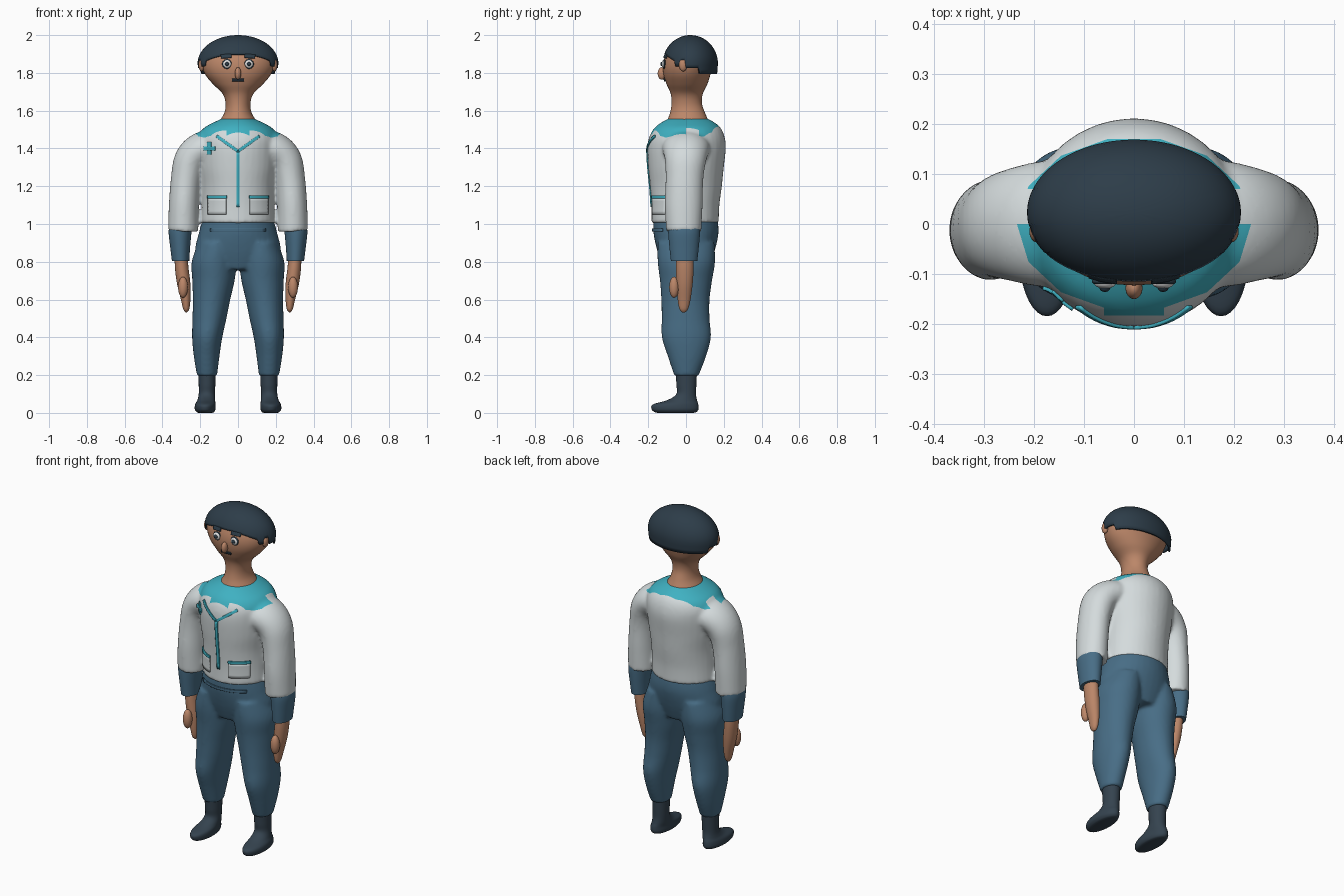
import bpy, bmesh, math
from mathutils import Vector
from mathutils.bvhtree import BVHTree

cube = bpy.data.objects.get("Cube")
if cube:
    bpy.data.objects.remove(cube)


def material(name, r, g, b):
    m = bpy.data.materials.new(name)
    m.use_nodes = True
    m.diffuse_color = (r, g, b, 1)
    node = next(n for n in m.node_tree.nodes if n.type == 'BSDF_PRINCIPLED')
    node.inputs["Base Color"].default_value = (r, g, b, 1)
    return m


SKIN = material("skin", .50, .24, .14)
WHITE = material("shirt white", .66, .71, .72)
TEAL = material("teal trim", .05, .44, .54)
BLUE = material("trouser blue", .065, .155, .24)
DARK = material("dark hair", .026, .046, .066)
SOCK = material("dark sock", .035, .056, .078)
EYE = material("eye white", .8, .8, .8)


def spline(rows, steps=6):
    """Catmull-Rom interpolation of number tuples."""
    out = []
    for i in range(len(rows) - 1):
        four = [rows[max(i - 1, 0)], rows[i], rows[i + 1], rows[min(i + 2, len(rows) - 1)]]
        for k in range(steps):
            t = k / steps
            out.append([.5 * (2 * b + (c - a) * t + (2 * a - 5 * b + 4 * c - d) * t * t
                              + (3 * b - a - 3 * c + d) * t ** 3) for a, b, c, d in zip(*four)])
    return out + [list(rows[-1])]


def loft(bm, rows, side=1, tilt=False, segs=36):
    """Elliptical tube; each row is x, y, z, half width, half depth."""
    rows = spline(rows)
    loops = []
    for i, (x, y, z, a, b) in enumerate(rows):
        u = Vector((1, 0, 0))
        if tilt:
            p, q = rows[max(i - 1, 0)], rows[min(i + 1, len(rows) - 1)]
            u = Vector((q[2] - p[2], 0, p[0] - q[0])).normalized()
        ring = []
        for k in range(segs):
            w = 2 * math.pi * k / segs
            co = Vector((x, y, z)) + u * a * math.cos(w) + Vector((0, b * math.sin(w), 0))
            co.x *= side
            ring.append(bm.verts.new(co))
        loops.append(ring)
    for r, s in zip(loops, loops[1:]):
        for k in range(segs):
            n = (k + 1) % segs
            bm.faces.new((r[k], r[n], s[n], s[k]))
    bm.faces.new(loops[0])
    bm.faces.new(loops[-1])


def finish(bm, name, *mats, angle=45):
    bmesh.ops.recalc_face_normals(bm, faces=bm.faces)
    me = bpy.data.meshes.new(name)
    bm.to_mesh(me)
    bm.free()
    ob = bpy.data.objects.new(name, me)
    bpy.context.collection.objects.link(ob)
    for m in mats:
        me.materials.append(m)
    smooth(ob, angle)
    return ob


def smooth(ob, angle=45):
    bpy.ops.object.select_all(action='DESELECT')
    ob.select_set(True)
    bpy.context.view_layer.objects.active = ob
    bpy.ops.object.shade_smooth_by_angle(angle=math.radians(angle))


def fuse(ob):
    """Weld overlapping tubes into one soft skin."""
    m = ob.modifiers.new("weld", 'REMESH')
    m.mode, m.voxel_size = 'VOXEL', .01
    m = ob.modifiers.new("soften", 'SMOOTH')
    m.factor, m.iterations = .5, 6
    bpy.context.view_layer.objects.active = ob
    for name in ("weld", "soften"):
        bpy.ops.object.modifier_apply(modifier=name)
    smooth(ob, 60)


def ball(name, loc, size, mat):
    bm = bmesh.new()
    bmesh.ops.create_uvsphere(bm, u_segments=24, v_segments=14, radius=1)
    for v in bm.verts:
        v.co = Vector(loc) + Vector(a * b for a, b in zip(v.co, size))
    return finish(bm, name, mat)


def surface(ob):
    return BVHTree.FromPolygons([v.co for v in ob.data.vertices],
                                [p.vertices for p in ob.data.polygons])


def front_y(tree, x, z):
    hit = tree.ray_cast(Vector((x, -1, z)), Vector((0, 1, 0)))[0]
    return hit.y if hit else -.15


def bar(name, tree, start, end, width, mat, lift=.003):
    """Thin plate laid on the front of a surface, from start to end (x, z)."""
    a, b = Vector(start), Vector(end)
    side = Vector((a.y - b.y, b.x - a.x)).normalized() * width / 2
    bm = bmesh.new()
    n, m = 14, 5
    grid = []
    for i in range(n + 1):
        row = []
        for j in range(m + 1):
            p = a.lerp(b, i / n) + side * (2 * j / m - 1)
            row.append(bm.verts.new((p.x, front_y(tree, p.x, p.y) - lift, p.y)))
        grid.append(row)
    for r, s in zip(grid, grid[1:]):
        for j in range(m):
            bm.faces.new((r[j], r[j + 1], s[j + 1], s[j]))
    ob = finish(bm, name, mat)
    sol = ob.modifiers.new("thickness", 'SOLIDIFY')
    sol.thickness, sol.offset = .007, 0
    return ob


SIDES = (("left", 1), ("right", -1))

# Shirt: torso and sleeves welded together
bm = bmesh.new()
loft(bm, [(0, -.005, 1.005, .197, .178), (0, -.003, 1.1, .192, .18), (0, 0, 1.2, .193, .19),
          (0, 0, 1.3, .208, .2), (0, .003, 1.4, .215, .208), (0, .005, 1.46, .212, .2),
          (0, .008, 1.505, .185, .178), (0, .01, 1.535, .135, .145), (0, .01, 1.56, .08, .1)])
for _, s in SIDES:
    loft(bm, [(.10, 0, 1.41, .09, .13), (.19, 0, 1.395, .092, .125), (.25, -.002, 1.34, .087, .11),
              (.275, -.008, 1.24, .08, .1), (.287, -.012, 1.1, .079, .1),
              (.29, -.012, .96, .08, .093)], s, True)
shirt = finish(bm, "shirt", WHITE, TEAL)
fuse(shirt)

# Teal collar: cut a faceted neckline into the shirt top
bm = bmesh.new()
bm.from_mesh(shirt.data)
RX, RY, N = .228, .17, 14


def cut(co, no):
    faces = [f for f in bm.faces if f.calc_center_median().z > 1.44]
    geom = set(faces) | {e for f in faces for e in f.edges} | {v for f in faces for v in f.verts}
    bmesh.ops.bisect_plane(bm, geom=list(geom), plane_co=co, plane_no=no, dist=1e-5)


tangents = []
for k in range(N):
    w = 2 * math.pi * (k + .5) / N
    co = Vector((RX * math.cos(w), RY * math.sin(w), 1.5))
    tangents.append((co, Vector((math.cos(w) / RX, math.sin(w) / RY, 0)).normalized()))
for co, no in tangents:
    cut(co, no)
for x in (-.18, -.06, .06, .18):
    cut((x, 0, 0), (1, 0, 0))
for y in (-.183, 0, .07):
    cut((0, y, 0), (0, 1, 0))
for f in bm.faces:
    c = f.calc_center_median()
    inside = all((c - co).dot(no) < 0 for co, no in tangents)
    notch = 0 < c.y < .07 and abs(c.x) > .18
    tongue = abs(c.x) < .06 and -.183 < c.y < 0
    f.material_index = int(c.z > 1.44 and (inside and not notch or tongue))
bm.to_mesh(shirt.data)
bm.free()
smooth(shirt, 60)

# Trousers: pelvis and legs welded together
bm = bmesh.new()
loft(bm, [(0, 0, .76, .16, .12), (0, 0, .85, .225, .15), (0, 0, .95, .208, .172),
          (0, -.003, 1.03, .186, .17)])
for _, s in SIDES:
    loft(bm, [(.164, .002, .195, .053, .064), (.166, .005, .3, .068, .102), (.163, .002, .4, .08, .13),
              (.151, -.002, .5, .09, .127), (.14, -.003, .6, .099, .128), (.13, 0, .7, .112, .138),
              (.126, .002, .8, .119, .152), (.11, 0, .9, .1, .15)], s)
trousers = finish(bm, "trousers", BLUE)
fuse(trousers)

# Head and neck
bm = bmesh.new()
loft(bm, [(0, .01, 1.48, .13, .13), (0, .01, 1.54, .1, .112), (0, .008, 1.59, .072, .092),
          (0, .004, 1.64, .066, .08), (0, .004, 1.69, .082, .085), (0, .005, 1.74, .132, .108),
          (0, .005, 1.79, .173, .124), (0, .01, 1.84, .193, .132), (0, .02, 1.89, .192, .13),
          (0, .023, 1.94, .15, .105), (0, .023, 1.98, .06, .04)])
head = finish(bm, "head", SKIN)
skull = surface(head)

# Hair cap with a stepped lower edge


def hair_edge(y):
    if y < -.06:
        return 1.862 + .036 * min(1, (-.06 - y) / .06)
    for limit, z in ((-.035, 1.835), (.0, 1.868), (.075, 1.825)):
        if y < limit:
            return z
    return 1.795


bm = bmesh.new()
COLS, ROWS = 120, 14
top = bm.verts.new((0, .023, 2))
columns = []
for k in range(COLS):
    w = 2 * math.pi * k / COLS
    low = hair_edge(.023 + .146 * math.sin(w))
    column = []
    for j in range(ROWS):
        z = low + (2 - low) * math.sin(j / ROWS * math.pi / 2)
        r = math.sqrt(1 - ((z - 1.85) / .15) ** 2) if z > 1.85 else 1 - .5 * (1.85 - z)
        column.append(bm.verts.new((.214 * r * math.cos(w), .023 + .146 * r * math.sin(w), z)))
    columns.append(column)
for c, d in zip(columns, columns[1:] + columns[:1]):
    for j in range(ROWS - 1):
        bm.faces.new((c[j], d[j], d[j + 1], c[j + 1]))
    bm.faces.new((c[-1], d[-1], top))
hair = finish(bm, "hair", DARK)
sol = hair.modifiers.new("thickness", 'SOLIDIFY')
sol.thickness, sol.offset = .012, -1

# Face
ball("nose", (0, -.128, 1.797), (.017, .022, .033), SKIN)
bar("mouth", skull, (-.032, 1.763), (.032, 1.763), .013, DARK)
for label, s in SIDES:
    y = front_y(skull, s * .058, 1.847)
    for part, size, lift, mat in (("eye_rim", .026, 0, DARK), ("eye", .021, .005, EYE),
                                  ("pupil", .011, .012, DARK)):
        ball(f"{label}_{part}", (s * .058, y - lift, 1.847), (size, .009, size), mat)
    bar(f"{label}_eyebrow", skull, (s * .035, 1.89), (s * .09, 1.886), .02, DARK, .006)
    ball(f"{label}_ear", (s * .193, -.015, 1.842), (.016, .022, .034), SKIN)

# Cuffs, hands, socks with feet
for label, s in SIDES:
    bm = bmesh.new()
    loft(bm, [(.303, -.01, 1.0, .06, .083), (.307, -.01, .95, .06, .084),
              (.306, -.01, .87, .052, .077), (.304, -.01, .805, .046, .07)], s)
    finish(bm, f"{label}_cuff", BLUE)
    bm = bmesh.new()
    loft(bm, [(.302, -.006, .83, .034, .046), (.297, -.007, .76, .036, .047),
              (.287, -.008, .68, .035, .043), (.277, -.01, .6, .025, .034),
              (.274, -.012, .55, .016, .023), (.274, -.012, .532, .004, .007)], s)
    finish(bm, f"{label}_hand", SKIN)
    ball(f"{label}_thumb", (s * .291, -.063, .665), (.026, .026, .056), SKIN)
    bm = bmesh.new()
    loft(bm, [(.164, .002, .215, .046, .056), (.164, .002, .15, .044, .053),
              (.165, .001, .1, .043, .052), (.168, -.02, .068, .047, .078),
              (.173, -.055, .045, .054, .12), (.174, -.058, .02, .055, .124),
              (.173, -.056, .005, .047, .112), (.173, -.056, 0, .035, .095)], s)
    finish(bm, f"{label}_foot", SOCK)

# Shirt trim: placket, chest seams, cross, pockets
chest = surface(shirt)
bar("placket", chest, (0, 1.09), (0, 1.385), .018, TEAL)
bar("cross_upright", chest, (-.152, 1.367), (-.152, 1.433), .021, TEAL)
bar("cross_arm", chest, (-.182, 1.4), (-.122, 1.4), .021, TEAL, .0035)
for label, s in SIDES:
    bar(f"{label}_chest_seam", chest, (0, 1.385), (s * .112, 1.465), .015, TEAL)
    bar(f"{label}_pocket", chest, (s * .062, 1.095), (s * .158, 1.095), .09, WHITE, .005)
    bar(f"{label}_pocket_trim", chest, (s * .06, 1.143), (s * .16, 1.143), .016, TEAL, .006)

# Waistband seam
waist = surface(trousers)
bar("waist_seam", waist, (-.145, .968), (.145, .968), .016, BLUE)
